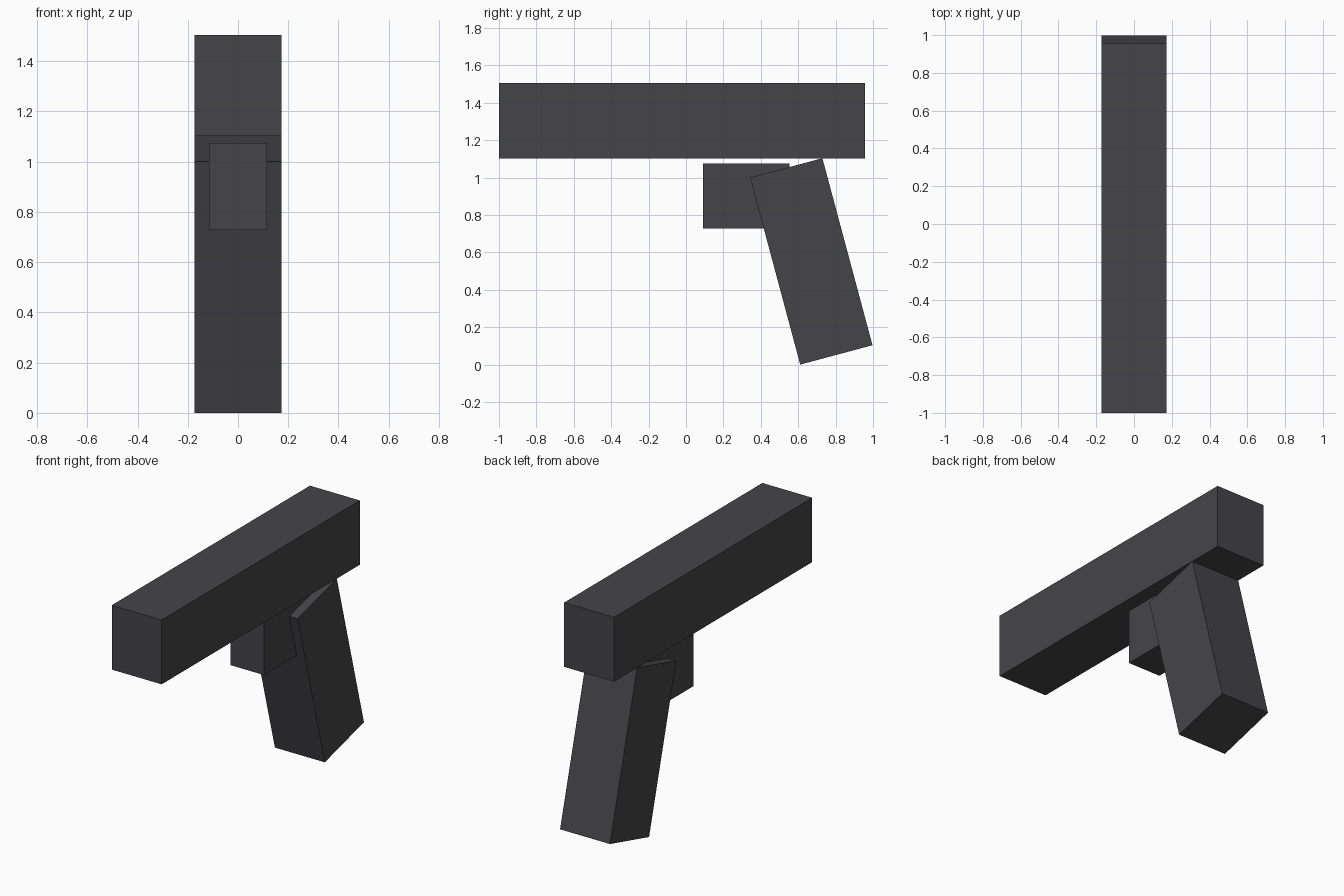
import bpy
import math

if "Cube" in bpy.data.objects:
    bpy.data.objects.remove(bpy.data.objects["Cube"])

dark = bpy.data.materials.new("dark_grey")
dark.diffuse_color = (0.06, 0.06, 0.065, 1)
dark.use_nodes = True
dark.node_tree.nodes["Principled BSDF"].inputs["Base Color"].default_value = dark.diffuse_color


def box(name, center, size, tilt=0):
    bpy.ops.mesh.primitive_cube_add(size=1, location=center)
    ob = bpy.context.object
    ob.name = name
    ob.scale = size
    bpy.ops.object.transform_apply(location=False, rotation=False, scale=True)
    ob.rotation_euler.x = math.radians(tilt)
    ob.data.materials.append(dark)
    return ob


# Long upper barrel block
box("barrel", (0, -0.022, 1.304), (0.345, 1.956, 0.402))

# Narrow block in front of the handle
box("trigger_block", (0, 0.322, 0.902), (0.23, 0.461, 0.346))

# Handle leaning backwards
box("grip", (0, 0.67, 0.552), (0.345, 0.4, 1.035), tilt=15)
